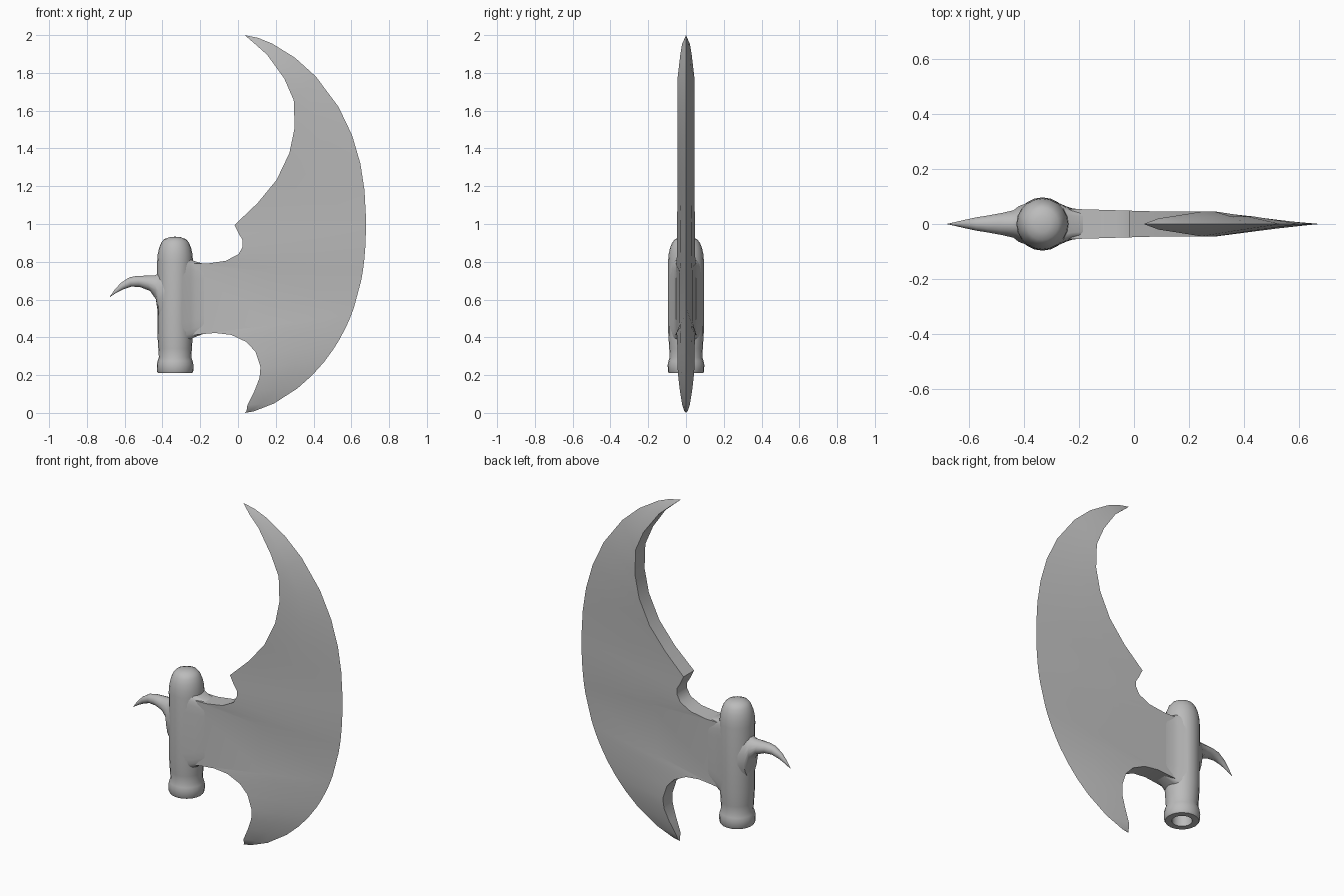
import bpy, bmesh, math

if "Cube" in bpy.data.objects:
    bpy.data.objects.remove(bpy.data.objects["Cube"])

steel = bpy.data.materials.new("plain grey steel")
steel.use_nodes = True
GREY = (0.5, 0.5, 0.5, 1)
steel.diffuse_color = GREY
steel.node_tree.nodes["Principled BSDF"].inputs["Base Color"].default_value = GREY


def skin(name, rows, closed_ring=True, caps=False, angle=35):
    """Join rows of points with quads and make a smooth shaded object."""
    bm = bmesh.new()
    rings = [[bm.verts.new(p) for p in row] for row in rows]
    count = len(rings[0])
    for a, b in zip(rings, rings[1:]):
        for i in range(count if closed_ring else count - 1):
            j = (i + 1) % count
            bm.faces.new((a[i], a[j], b[j], b[i]))
    if caps:
        bm.faces.new(rings[0])
        bm.faces.new(rings[-1])
    bmesh.ops.remove_doubles(bm, verts=bm.verts, dist=0.0002)
    bmesh.ops.recalc_face_normals(bm, faces=bm.faces)
    mesh = bpy.data.meshes.new(name)
    bm.to_mesh(mesh)
    bm.free()
    mesh.materials.append(steel)
    obj = bpy.data.objects.new(name, mesh)
    bpy.context.collection.objects.link(obj)
    bpy.ops.object.select_all(action="DESELECT")
    obj.select_set(True)
    bpy.context.view_layer.objects.active = obj
    bpy.ops.object.shade_smooth_by_angle(angle=math.radians(angle))
    return obj


# Blade: spokes from the thick inner rim to the sharp outer arc
def arc_x(z):
    d = min(1, abs(z - 1))
    return 0.035 + 0.642 * (1 - d ** 2.35) ** 0.65


def rim_thickness(x, z):
    taper = min(1, math.sqrt(max(0, 1 - abs(z - 1)) / 0.23))
    return 0.045 * taper + 0.03 * max(0, 0.1 - x) * taper


# inner x, inner z, height where the spoke meets the outer arc
spokes = [
    (.035, 2, 2), (.09, 1.953, 1.985), (.155, 1.895, 1.955), (.245, 1.77, 1.88),
    (.295, 1.655, 1.78), (.3, 1.51, 1.62), (.272, 1.375, 1.47),
    (.204, 1.233, 1.32), (.103, 1.11, 1.18), (-.018, .995, 1.05),
    (.005, .947, 1), (.025, .915, .96), (.025, .88, .92), (.003, .84, .87),
    (-.065, .805, .8), (-.166, .79, .75), (-.3, .79, .7),
    (-.3, .405, .56), (-.18, .418, .52), (-.12, .423, .49), (-.035, .413, .45),
    (.045, .375, .39), (.093, .323, .34), (.119, .243, .27), (.114, .185, .2),
    (.087, .116, .13), (.05, .042, .05), (.045, 0.01, .008), (.04, 0, 0),
]
rows = []
for x, z, oz in spokes:
    ox, t = arc_x(oz), rim_thickness(x, z)
    mx, mz = (x + ox) / 2, (z + oz) / 2
    rows.append([(x, -t, z), (mx, -t * .6, mz), (ox, 0, oz),
                 (mx, t * .6, mz), (x, t, z)])
skin("axe_blade", rows)

# Socket: turned tube with a domed top, a foot ring and an open bore
SOCKET_X, SIDES = -0.333, 20
profile = [(0, .45), (.052, .45), (.055, .21), (.09, .21), (.096, .22),
           (.097, .255), (.093, .275), (.086, .295), (.089, .34), (.094, .42),
           (.095, .8), (.092, .84), (.085, .872), (.074, .9), (.058, .92),
           (.03, .93), (0, .933)]
skin("socket", [
    [(SOCKET_X + r * math.cos(2 * math.pi * i / SIDES),
      r * math.sin(2 * math.pi * i / SIDES), z) for i in range(SIDES)]
    for r, z in profile])


def loft(name, sections, power, sides=16):
    """Loft rounded sections given as top x, top z, bottom x, bottom z, half width."""
    rows = []
    for tx, tz, bx, bz, w in sections:
        ring = []
        for i in range(sides):
            a = 2 * math.pi * (i + .5) / sides
            c, s = math.cos(a), math.sin(a)
            y = w * math.copysign(abs(c) ** power, c)
            k = .5 + .5 * math.copysign(abs(s) ** power, s)
            ring.append((bx + (tx - bx) * k, y, bz + (tz - bz) * k))
        rows.append(ring)
    return skin(name, rows, caps=True)


# Flared collar where the blade meets the socket
loft("blade_collar", [
    (-.3, .83, -.3, .37, .088), (-.25, .812, -.25, .39, .066),
    (-.225, .802, -.225, .402, .057), (-.18, .789, -.18, .419, .052)], .3, 24)

# Hooked spike on the rear of the socket
loft("rear_spike", [
    (-.37, .79, -.37, .44, .085), (-.42, .742, -.42, .5, .066),
    (-.44, .729, -.435, .6, .051), (-.49, .727, -.465, .645, .041),
    (-.535, .726, -.52, .666, .032), (-.575, .718, -.565, .668, .025),
    (-.62, .689, -.605, .655, .016), (-.655, .65, -.645, .635, .007),
    (-.678, .617, -.677, .614, .001)], 1)
